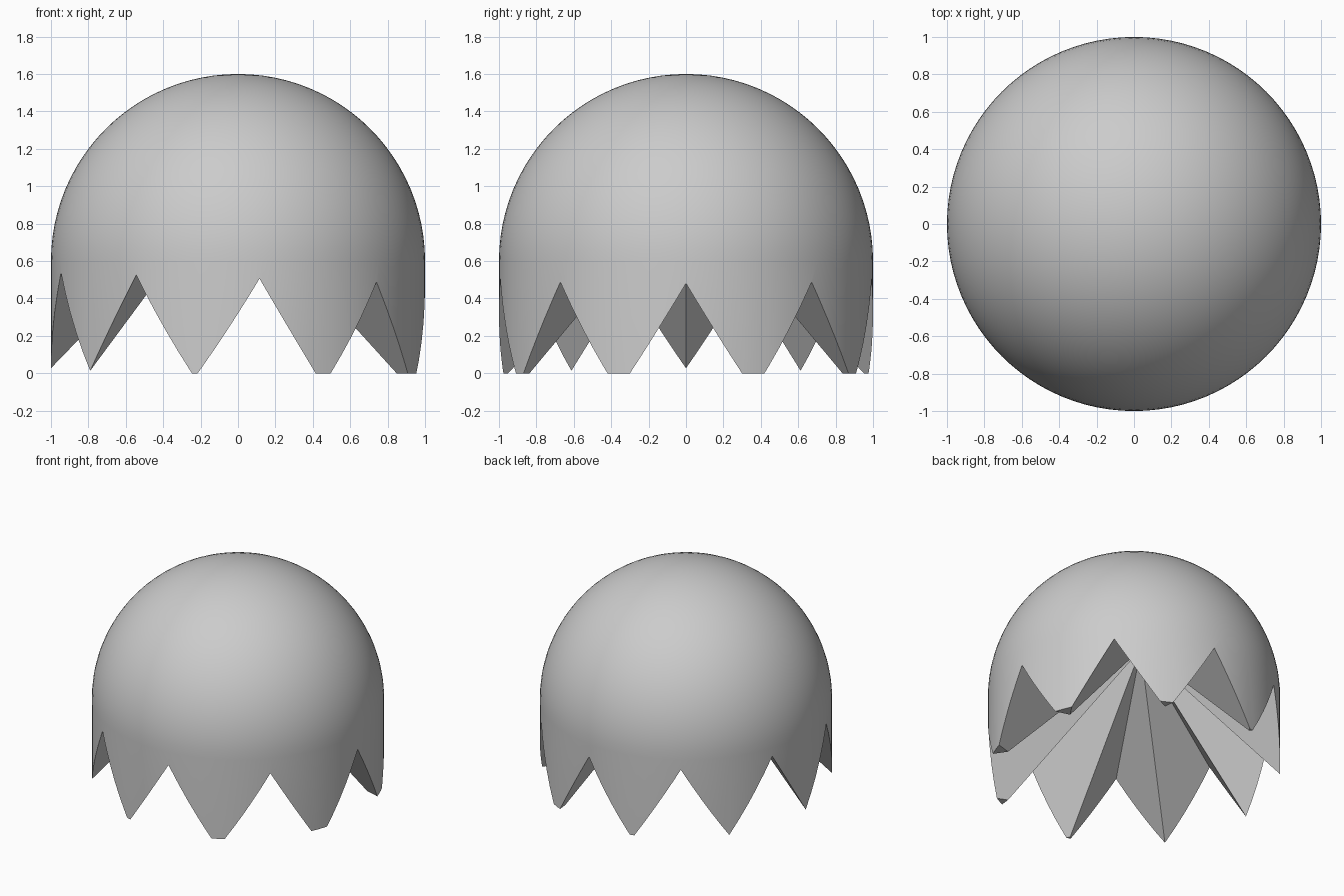
import bpy, bmesh
from math import sin, cos, pi, radians
from mathutils import Vector

cube = bpy.data.objects.get("Cube")
if cube:
    bpy.data.objects.remove(cube, do_unlink=True)

grey = bpy.data.materials.new("plain_grey")
grey.use_nodes = True
colour = (0.6, 0.6, 0.6, 1)
grey.diffuse_color = colour
grey.node_tree.nodes["Principled BSDF"].inputs["Base Color"].default_value = colour


def make_object(name, bm):
    bmesh.ops.recalc_face_normals(bm, faces=bm.faces)
    mesh = bpy.data.meshes.new(name)
    bm.to_mesh(mesh)
    bm.free()
    mesh.materials.append(grey)
    obj = bpy.data.objects.new(name, mesh)
    bpy.context.collection.objects.link(obj)
    return obj


# Solid dome: a hemisphere on a short cylinder, turned from one profile
SEGMENTS, RINGS, WALL = 96, 24, 0.6
bm = bmesh.new()
profile = [Vector((0, 0, 0)), Vector((1, 0, 0))]
for i in range(RINGS + 1):
    a = pi / 2 * i / RINGS
    profile.append(Vector((cos(a) if i < RINGS else 0, 0, WALL + sin(a))))
verts = [bm.verts.new(p) for p in profile]
edges = [bm.edges.new(pair) for pair in zip(verts, verts[1:])]
bmesh.ops.spin(bm, geom=verts + edges, cent=(0, 0, 0), axis=(0, 0, 1),
               angle=2 * pi, steps=SEGMENTS, use_duplicate=False)
bmesh.ops.remove_doubles(bm, verts=bm.verts, dist=1e-4)
dome = make_object("toothed_dome", bm)

# Star-shaped pyramid that hollows the underside and leaves nine teeth
POINTS, REACH, CENTRE_X, PEAK = 9, 2, -0.06, 1.0
NOTCH_SLOPE, TOOTH_SLOPE = 0.49, 1.035
bm = bmesh.new()
peak = bm.verts.new((CENTRE_X, 0, PEAK))
base = bm.verts.new((CENTRE_X, 0, -3))
rim = []
for i in range(POINTS * 2):
    a = pi * i / POINTS
    slope = TOOTH_SLOPE if i % 2 else NOTCH_SLOPE
    rim.append(bm.verts.new((CENTRE_X + REACH * cos(a), REACH * sin(a),
                             PEAK - REACH * slope)))
for i, v in enumerate(rim):
    bm.faces.new((rim[i - 1], v, peak))
    bm.faces.new((v, rim[i - 1], base))
cutter = make_object("star_cutter", bm)
cutter.hide_render = True

# Cut the teeth, then drop the cutter
cut = dome.modifiers.new("teeth", "BOOLEAN")
cut.operation = "DIFFERENCE"
cut.solver = "EXACT"
cut.object = cutter
bpy.ops.object.select_all(action="DESELECT")
dome.select_set(True)
bpy.context.view_layer.objects.active = dome
bpy.ops.object.modifier_apply(modifier=cut.name)
bpy.data.objects.remove(cutter, do_unlink=True)
bpy.ops.object.shade_smooth_by_angle(angle=radians(25))
